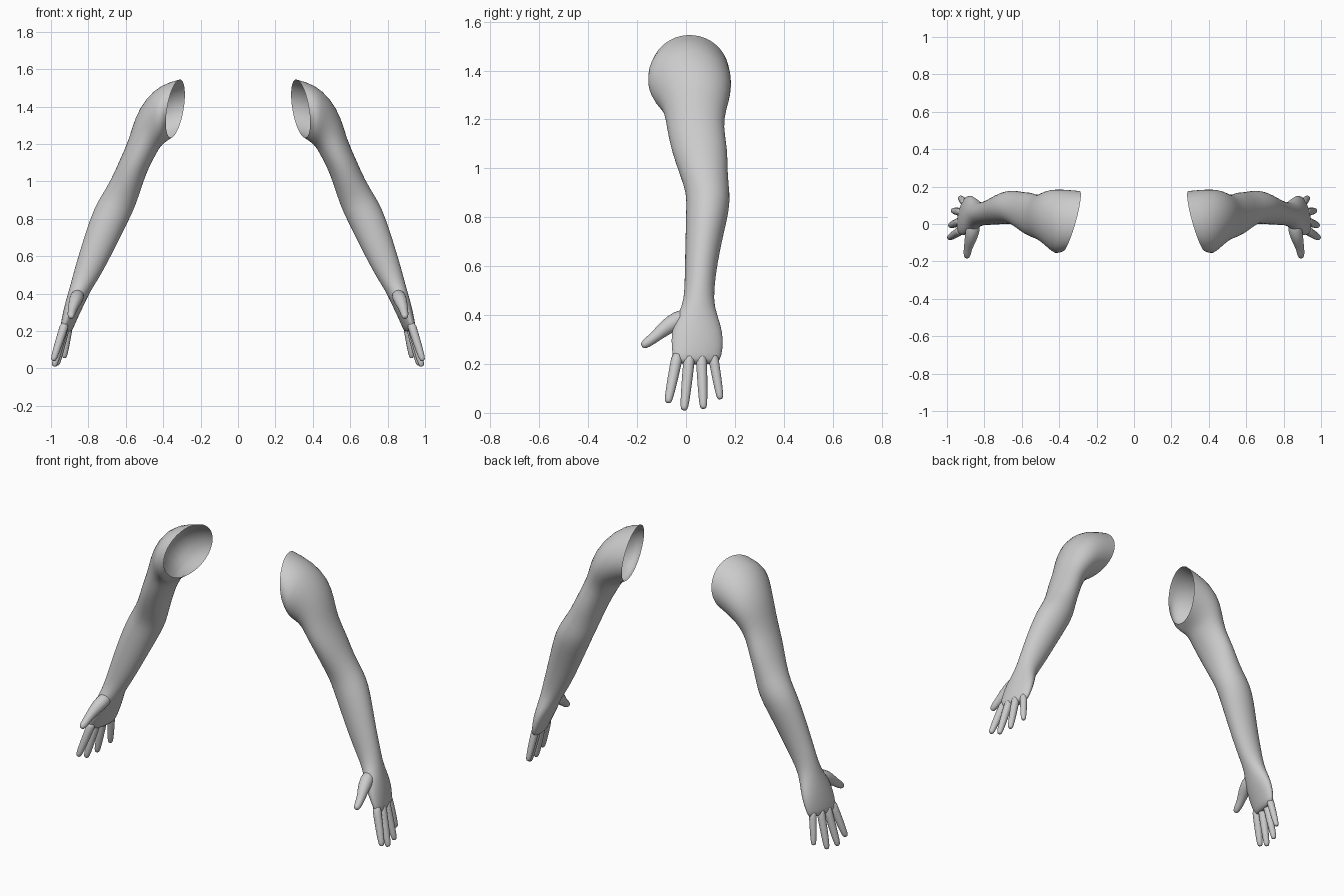
import bpy, bmesh, math
from mathutils import Vector

if "Cube" in bpy.data.objects:
    bpy.data.objects.remove(bpy.data.objects["Cube"])

skin = bpy.data.materials.new("plain grey")
skin.diffuse_color = (0.6, 0.6, 0.6, 1)
skin.use_nodes = True
skin.node_tree.nodes["Principled BSDF"].inputs["Base Color"].default_value = skin.diffuse_color


def loft(name, rings, close_start=False):
    """Skin a list of rings; the last one is capped, the first stays open unless asked."""
    bm = bmesh.new()
    loops = [[bm.verts.new(p) for p in ring] for ring in rings]
    n = len(loops[0])
    for a, b in zip(loops, loops[1:]):
        for i in range(n):
            j = (i + 1) % n
            bm.faces.new((a[i], a[j], b[j], b[i]))
    bm.faces.new(loops[-1])
    if close_start:
        bm.faces.new(loops[0][::-1])
    bmesh.ops.recalc_face_normals(bm, faces=bm.faces)
    # an open shell can be flipped: the lowest faces must point down
    bm.normal_update()
    low = min(bm.faces, key=lambda f: f.calc_center_median().z)
    if low.normal.z > 0:
        bmesh.ops.reverse_faces(bm, faces=bm.faces)
    me = bpy.data.meshes.new(name)
    bm.to_mesh(me)
    bm.free()
    for p in me.polygons:
        p.use_smooth = True
    me.materials.append(skin)
    ob = bpy.data.objects.new(name, me)
    bpy.context.collection.objects.link(ob)
    ob.modifiers.new("mirror", 'MIRROR').use_mirror_merge = False
    ob.modifiers.new("smooth", 'SUBSURF').levels = 1
    ob.modifiers["smooth"].render_levels = 1
    return ob


def section(ox, oz, ix, iz, y0, y1, skew=0.0, n=24):
    """Oval between an outer and an inner point, from y0 to y1; skew moves the front outward."""
    pts = []
    for k in range(n):
        t = 2 * math.pi * k / n
        c, s = math.cos(t), math.sin(t)
        pts.append(Vector(((ox + ix) / 2 + c * (ox - ix) / 2 - skew * s,
                           (y0 + y1) / 2 + s * (y1 - y0) / 2,
                           (oz + iz) / 2 + c * (oz - iz) / 2)))
    return pts


def digit(name, path, n=10):
    """Round tube through (x, y, z, radius) points with a rounded tip."""
    pts = [Vector(p[:3]) for p in path]
    rad = [p[3] for p in path]
    end = (pts[-1] - pts[-2]).normalized()
    pts.append(pts[-1] + end * rad[-1] * 0.75)
    rad.append(rad[-1] * 0.6)
    rings = []
    for i, p in enumerate(pts):
        d = (pts[min(i + 1, len(pts) - 1)] - pts[max(i - 1, 0)]).normalized()
        u = d.cross(Vector((1, 0, 0))).normalized()
        v = d.cross(u)
        rings.append([p + rad[i] * (u * math.cos(2 * math.pi * k / n)
                                    + v * math.sin(2 * math.pi * k / n)) for k in range(n)])
    return loft(name, rings, True)


# Arm: open shoulder, upper arm, elbow, forearm, wrist, palm
loft("arm", [section(*s) for s in (
    (.31, 1.547, .36, 1.232, -.148, .178, .045),
    (.41, 1.52, .395, 1.205, -.165, .187, .02),
    (.495, 1.445, .415, 1.185, -.130, .185),
    (.555, 1.335, .43, 1.16, -.090, .165),
    (.58, 1.23, .455, 1.115, -.080, .152),
    (.635, 1.11, .49, 1.045, -.062, .172),
    (.678, 1.01, .525, .94, -.025, .170),
    (.73, .925, .548, .87, .002, .180),
    (.768, .86, .58, .80, .000, .178),
    (.808, .75, .63, .70, -.002, .152),
    (.843, .636, .69, .58, -.005, .128),
    (.875, .53, .745, .48, -.006, .115),
    (.895, .45, .785, .42, -.014, .115, .005),
    (.915, .38, .82, .35, -.055, .142, .012),
    (.932, .31, .852, .285, -.062, .155, .015),
    (.943, .24, .883, .22, -.056, .146, .018),
    (.945, .205, .897, .19, -.045, .132, .018))])

# Thumb
digit("thumb", [(.850, .03, .405, .030), (.862, -.035, .380, .042),
                (.875, -.085, .348, .033), (.887, -.125, .312, .024),
                (.891, -.155, .290, .022), (.893, -.170, .279, .018)])

# Fingers: base and tip (x, y, z) and base radius
for name, base, tip, r in (
        ("index_finger", (.922, -.032, .25), (.985, -.072, .052), .026),
        ("middle_finger", (.922, .016, .25), (.980, -.007, .022), .026),
        ("ring_finger", (.915, .062, .25), (.966, .071, .028), .025),
        ("little_finger", (.900, .108, .25), (.928, .139, .066), .023)):
    a, b = Vector(base), Vector(tip)
    digit(name, [(*a.lerp(b, f), r * w) for f, w in
                 ((0, 1), (.3, .92), (.55, .88), (.8, .78), (1, .66))])
